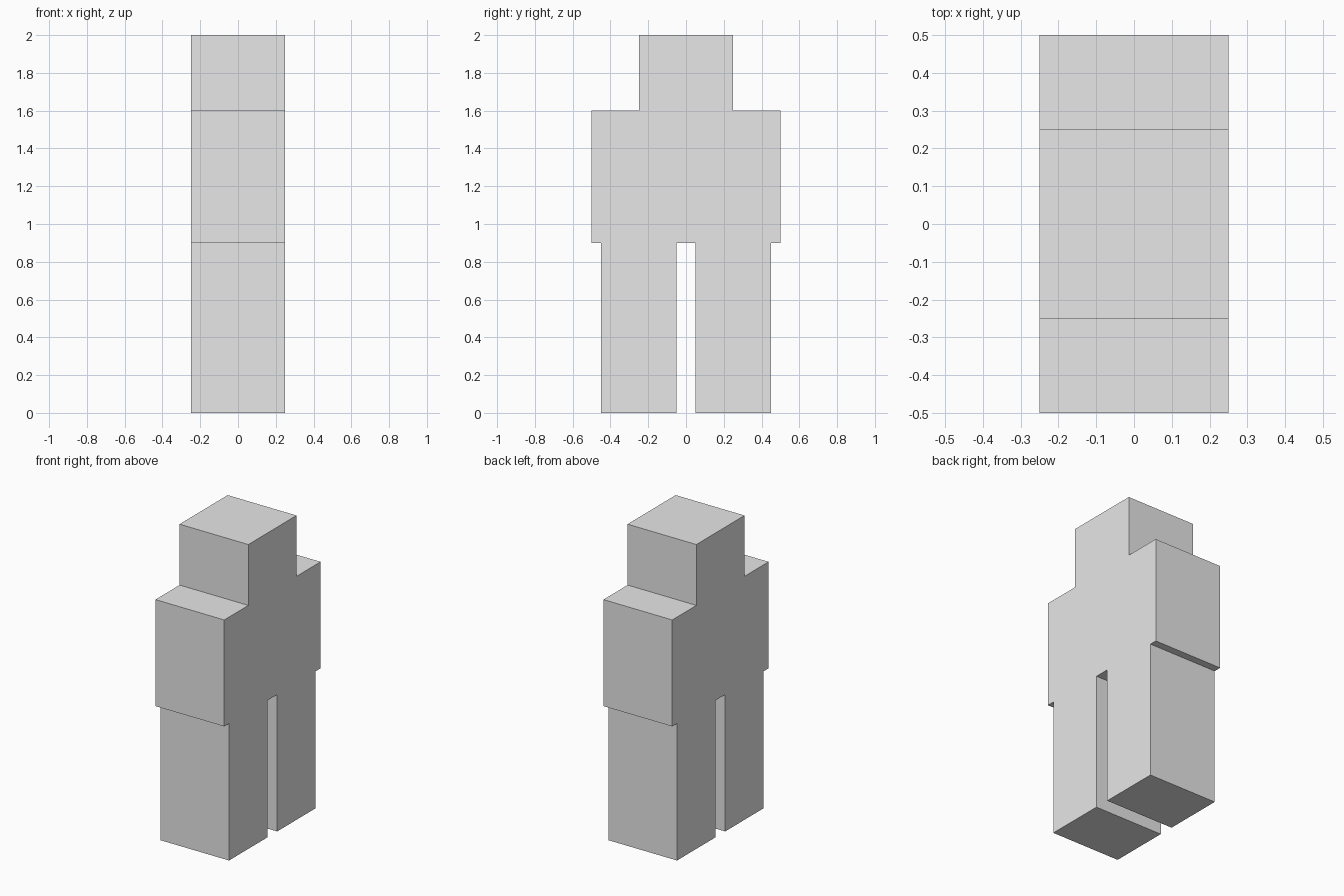
import bpy
import bmesh
from mathutils import Matrix, Vector

cube = bpy.data.objects.get("Cube")
if cube:
    bpy.data.objects.remove(cube, do_unlink=True)

# One plain material for the whole figure
grey = bpy.data.materials.new("light grey")
grey.use_nodes = True
colour = (0.8, 0.8, 0.8, 1)
grey.diffuse_color = colour
grey.node_tree.nodes["Principled BSDF"].inputs["Base Color"].default_value = colour

DEPTH = 0.5  # shared thickness along x


def box(name, width, bottom, top, y=0):
    """Flat-faced block spanning bottom to top, centred at y."""
    size = Vector((DEPTH, width, top - bottom))
    mesh = bpy.data.meshes.new(name)
    bm = bmesh.new()
    bmesh.ops.create_cube(bm, size=1, matrix=Matrix.Diagonal(size).to_4x4())
    bm.to_mesh(mesh)
    bm.free()
    mesh.materials.append(grey)
    obj = bpy.data.objects.new(name, mesh)
    obj.location = (0, y, (bottom + top) / 2)
    bpy.context.collection.objects.link(obj)
    return obj


# Head and torso
box("head", 0.5, 1.6, 2)
box("torso", 1, 0.9, 1.6)

# Legs, one on each side of the central gap
for name, side in (("front_leg", -1), ("back_leg", 1)):
    box(name, 0.4, 0, 0.9, side * 0.25)
